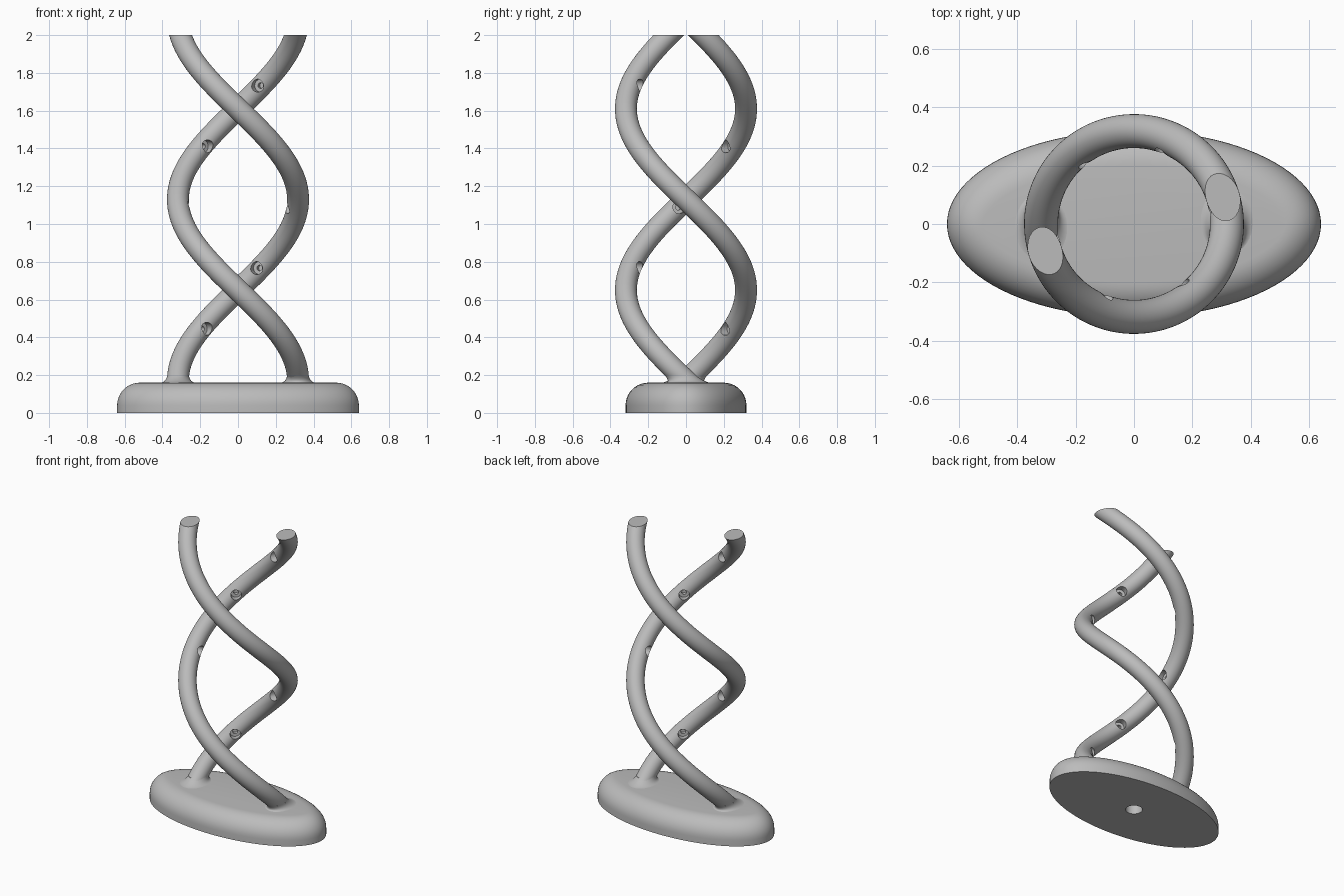
import bpy
import bmesh
from math import sin, cos, pi, radians, sqrt
from mathutils import Vector, Matrix

cube = bpy.data.objects.get("Cube")
if cube:
    bpy.data.objects.remove(cube, do_unlink=True)

COIL = 0.318        # radius of the helix
TUBE = 0.058        # radius of each strand
HALF_PITCH = 0.96   # height of half a turn
BASE_TOP = 0.16
TOP = 2.0
BASE_A, BASE_B = 0.64, 0.32

grey = bpy.data.materials.new("plain_grey")
grey.use_nodes = True
colour = (0.5, 0.5, 0.5, 1)
grey.diffuse_color = colour
grey.node_tree.nodes["Principled BSDF"].inputs["Base Color"].default_value = colour


def make_object(name, bm):
    bmesh.ops.recalc_face_normals(bm, faces=bm.faces)
    mesh = bpy.data.meshes.new(name)
    bm.to_mesh(mesh)
    bm.free()
    mesh.materials.append(grey)
    obj = bpy.data.objects.new(name, mesh)
    bpy.context.collection.objects.link(obj)
    return obj


def activate(obj):
    bpy.ops.object.select_all(action='DESELECT')
    obj.select_set(True)
    bpy.context.view_layer.objects.active = obj


def smooth(obj):
    activate(obj)
    bpy.ops.object.shade_smooth_by_angle(angle=radians(35))


def loft(rings, caps=True):
    bm = bmesh.new()
    loops = [[bm.verts.new(p) for p in ring] for ring in rings]
    n = len(loops[0])
    for low, high in zip(loops, loops[1:]):
        for i in range(n):
            j = (i + 1) % n
            bm.faces.new((low[i], low[j], high[j], high[i]))
    if caps:
        bm.faces.new(loops[0][::-1])
        bm.faces.new(loops[-1])
    return bm


def cut(obj, bm):
    cutter = make_object("hole_cutter", bm)
    cutter.hide_render = True
    mod = obj.modifiers.new("holes", 'BOOLEAN')
    mod.operation = 'DIFFERENCE'
    mod.solver = 'EXACT'
    mod.object = cutter
    activate(obj)
    bpy.ops.object.modifier_apply(modifier=mod.name)
    bpy.data.objects.remove(cutter, do_unlink=True)


def add_cylinder(bm, start, end, radius):
    axis = end - start
    place = Matrix.Translation((start + end) / 2) @ axis.to_track_quat('Z', 'Y').to_matrix().to_4x4()
    bmesh.ops.create_cone(bm, cap_ends=True, segments=24, radius1=radius,
                          radius2=radius, depth=axis.length, matrix=place)


def angle_at(z, phase):
    return phase - pi / 2 - (z - 0.65) * pi / HALF_PITCH


def helix(z, phase, radius=COIL):
    a = angle_at(z, phase)
    return Vector((radius * cos(a), radius * sin(a), z))


# Elliptical base with a rounded upper rim
def base_ring(inset, z, n=96):
    ring = []
    for i in range(n):
        t = 2 * pi * i / n
        normal = Vector((cos(t) / BASE_A, sin(t) / BASE_B, 0)).normalized()
        ring.append(Vector((BASE_A * cos(t), BASE_B * sin(t), z)) - normal * inset)
    return ring


FILLET = 0.12
rings = [base_ring(0, 0)]
for k in range(11):
    a = pi / 2 * k / 10
    rings.append(base_ring(FILLET * (1 - cos(a)), BASE_TOP - FILLET + FILLET * sin(a)))
base = make_object("base", loft(rings))
bm = bmesh.new()
add_cylinder(bm, Vector((0, 0, -0.05)), Vector((0, 0, 0.09)), 0.053)
cut(base, bm)
smooth(base)


# Two helical strands with lamp sockets on their inner sides
def strand(name, phase):
    rings = []
    steps = 110
    for k in range(steps + 1):
        z = 0.09 + (2.12 - 0.09) * k / steps
        centre = helix(z, phase)
        tangent = (helix(z + 0.001, phase) - helix(z - 0.001, phase)).normalized()
        out = Vector((centre.x, centre.y, 0)).normalized()
        side = tangent.cross(out)
        rings.append([centre + TUBE * (out * cos(2 * pi * i / 32) + side * sin(2 * pi * i / 32))
                      for i in range(32)])
    bm = loft(rings)
    # Level cut at the top
    cutting = bmesh.ops.bisect_plane(bm, geom=bm.verts[:] + bm.edges[:] + bm.faces[:],
                                     plane_co=(0, 0, TOP), plane_no=(0, 0, 1), clear_outer=True)
    rim = [e for e in cutting["geom_cut"] if isinstance(e, bmesh.types.BMEdge)]
    bmesh.ops.edgeloop_fill(bm, edges=rim)
    obj = make_object(name, bm)

    # Wide socket followed by a narrow wire hole
    for reach, radius in ((0.305, 0.034), (0.33, 0.015)):
        holes = bmesh.new()
        for k in range(5):
            z = 0.445 + 0.322 * k
            add_cylinder(holes, helix(z, phase, 0.2), Vector((*helix(z, phase, reach).xy, z)), radius)
        cut(obj, holes)
    smooth(obj)


# Flared collar blending each strand into the base
def collar(name, phase):
    flare = 0.04
    stretch = sqrt(1 + (COIL * pi / HALF_PITCH) ** 2)
    rings = []
    for k in range(9):
        a = pi / 2 * k / 8
        z = BASE_TOP - 0.001 + flare * (1 - cos(a))
        grow = flare * (1 - sin(a))
        centre = helix(z, phase)
        turn = Matrix.Rotation(angle_at(z, phase), 3, 'Z')
        rings.append([centre + turn @ Vector(((TUBE + grow) * cos(2 * pi * i / 32),
                                              (TUBE * stretch + grow) * sin(2 * pi * i / 32), 0))
                      for i in range(32)])
    smooth(make_object(name, loft(rings)))


for label, phase in (("left", 0), ("right", pi)):
    strand(label + "_strand", phase)
    collar(label + "_collar", phase)
